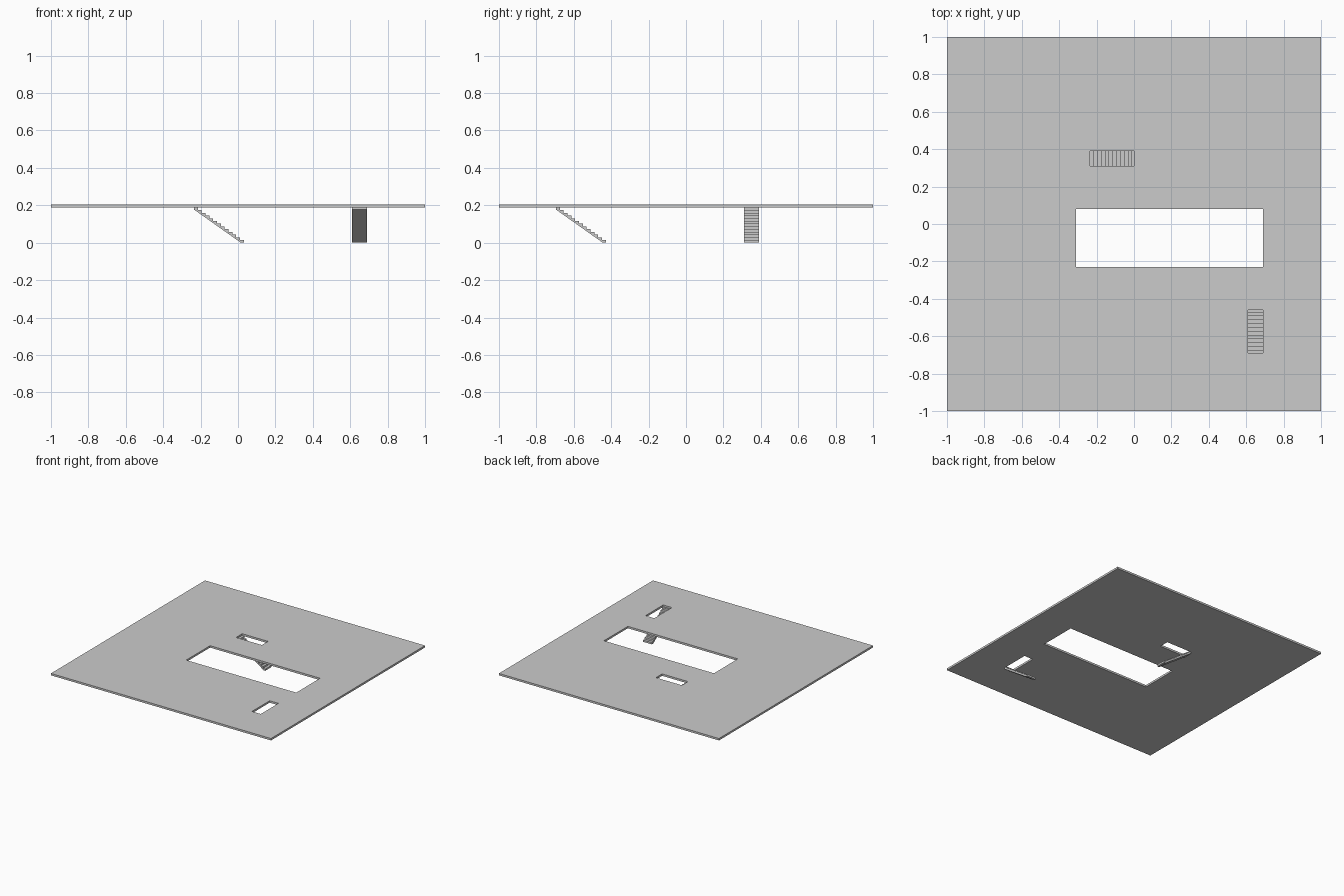
import bpy, bmesh
from math import pi
from mathutils import Matrix

if "Cube" in bpy.data.objects:
    bpy.data.objects.remove(bpy.data.objects["Cube"])

Z0, Z1 = 0.187, 0.203          # slab underside and top
STEPS, RUN = 13, 0.0205
RISE = Z1 / (STEPS + 1)
WIDTH = 0.08
HOLES = [(-0.31, 0.69, -0.23, 0.08),      # large void
         (-0.235, 0.0, 0.31, 0.39),       # rear stairwell
         (0.61, 0.69, -0.69, -0.46)]      # front stairwell


def finish(name, bm):
    bmesh.ops.recalc_face_normals(bm, faces=bm.faces)
    me = bpy.data.meshes.new(name)
    bm.to_mesh(me)
    bm.free()
    ob = bpy.data.objects.new(name, me)
    bpy.context.collection.objects.link(ob)
    return ob


def extrude(bm, faces, vec):
    geo = bmesh.ops.extrude_face_region(bm, geom=faces)["geom"]
    bmesh.ops.translate(bm, vec=vec, verts=[v for v in geo if isinstance(v, bmesh.types.BMVert)])


# floor slab: grid of cells with the openings left out, then thickened
def floor_slab():
    xs = sorted({-1, 1} | {v for h in HOLES for v in h[:2]})
    ys = sorted({-1, 1} | {v for h in HOLES for v in h[2:]})
    bm = bmesh.new()
    for x0, x1 in zip(xs, xs[1:]):
        for y0, y1 in zip(ys, ys[1:]):
            cx, cy = (x0 + x1) / 2, (y0 + y1) / 2
            if any(a < cx < b and c < cy < d for a, b, c, d in HOLES):
                continue
            bm.faces.new([bm.verts.new((x, y, Z0)) for x, y in
                          ((x0, y0), (x1, y0), (x1, y1), (x0, y1))])
    bmesh.ops.remove_doubles(bm, verts=bm.verts, dist=1e-5)
    bottom = bm.faces[:]
    extrude(bm, bottom, (0, 0, Z1 - Z0))
    return finish("floor_slab", bm)


# stair flight: stepped profile descending along +x with a sloping soffit
def stair(name, loc, angle):
    pts = []
    for i in range(STEPS):
        z = (STEPS - i) * RISE
        pts += [(i * RUN, z), ((i + 1) * RUN, z)]
    pts += [(STEPS * RUN, 0), ((STEPS - 0.8) * RUN, 0), (0, (STEPS - 0.8) * RISE)]
    bm = bmesh.new()
    face = bm.faces.new([bm.verts.new((x, -WIDTH / 2, z)) for x, z in pts])
    extrude(bm, [face], (0, WIDTH, 0))
    if not any(f.normal.y < -0.9 for f in bm.faces):
        bm.normal_update()
    bm.transform(Matrix.Translation(loc) @ Matrix.Rotation(angle, 4, 'Z'))
    return finish(name, bm)


floor_slab()
stair("rear_stair", (-0.235, 0.35, 0), 0)
stair("front_stair", (0.65, -0.695, 0), pi / 2)
